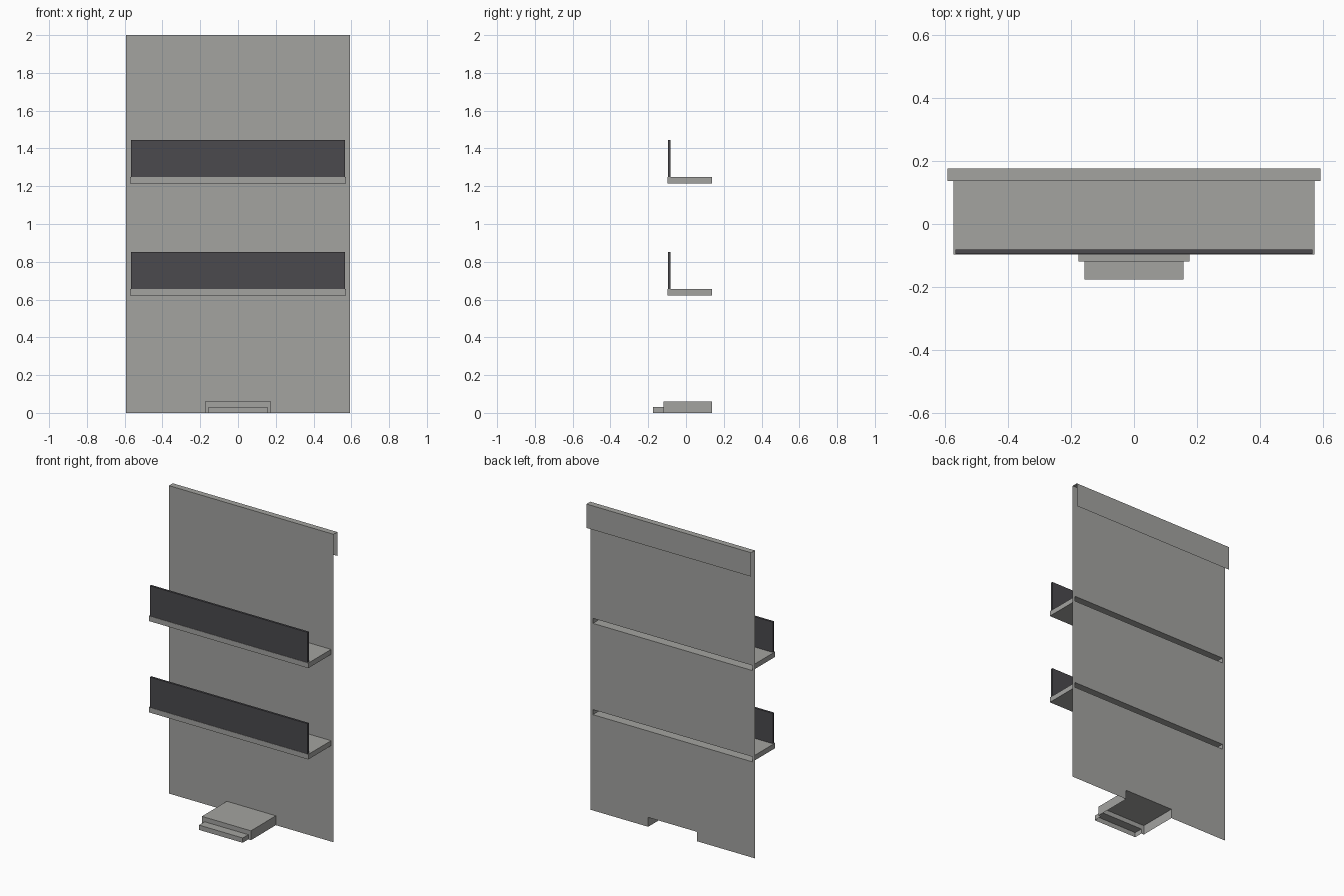
import bpy
import bmesh

cube = bpy.data.objects.get("Cube")
if cube:
    bpy.data.objects.remove(cube, do_unlink=True)


def make_material(name, color):
    mat = bpy.data.materials.new(name)
    mat.use_nodes = True
    mat.diffuse_color = color
    mat.node_tree.nodes["Principled BSDF"].inputs["Base Color"].default_value = color
    return mat


GREY = make_material("warm grey", (0.366, 0.366, 0.352, 1))
DARK = make_material("dark charcoal", (0.069, 0.067, 0.075, 1))


def finish(name, bm, mat):
    mesh = bpy.data.meshes.new(name)
    bm.to_mesh(mesh)
    bm.free()
    mesh.materials.append(mat)
    obj = bpy.data.objects.new(name, mesh)
    bpy.context.collection.objects.link(obj)
    return obj


def box(name, half_x, y, z, mat, open_sides=()):
    """Box centred on x; open_sides lists (axis, sign) of walls left out."""
    bm = bmesh.new()
    bmesh.ops.create_cube(bm, size=1)
    gone = [f for f in bm.faces
            if any(f.normal[a] * s > 0.9 for a, s in open_sides)]
    bmesh.ops.delete(bm, geom=gone, context='FACES')
    for v in bm.verts:
        v.co = (v.co.x * 2 * half_x,
                y[1] if v.co.y > 0 else y[0],
                z[1] if v.co.z > 0 else z[0])
    return finish(name, bm, mat)


def sheet(name, half_x, y, height, holes, mat):
    """Upright front-facing sheet with rectangular holes (half_x, z0, z1)."""
    xs = sorted({s * h for h in [half_x] + [o[0] for o in holes] for s in (-1, 1)})
    zs = sorted({0, height} | {z for o in holes for z in o[1:]})
    bm = bmesh.new()
    grid = [[bm.verts.new((x, y, z)) for x in xs] for z in zs]
    for j in range(len(zs) - 1):
        for i in range(len(xs) - 1):
            cx, cz = (xs[i] + xs[i + 1]) / 2, (zs[j] + zs[j + 1]) / 2
            if not any(abs(cx) < h and a < cz < b for h, a, b in holes):
                bm.faces.new((grid[j][i], grid[j][i + 1],
                              grid[j + 1][i + 1], grid[j + 1][i]))
    loose = [v for v in bm.verts if not v.link_faces]
    bmesh.ops.delete(bm, geom=loose, context='VERTS')
    return finish(name, bm, mat)


BACK, FRONT, BOTTOM, TOP = (1, 1), (1, -1), (2, -1), (2, 1)
LEFT, RIGHT = (0, 1), (0, -1)

PANEL_X, PANEL_Y = 0.592, 0.137
SHELF_X, SHELF_FRONT, SHELF_T = 0.573, -0.097, 0.033
BASE_X, BASE_FRONT, BASE_H = 0.176, -0.119, 0.061
STEP_X, STEP_FRONT, STEP_H = 0.157, -0.176, 0.031
shelves = {"lower": 0.622, "upper": 1.215}

# Thin back panel, open behind the shelves and the foot
holes = [(SHELF_X, z, z + SHELF_T) for z in shelves.values()]
sheet("back_panel", PANEL_X, PANEL_Y, 2, holes + [(BASE_X, 0, BASE_H)], GREY)

# Folded hanging lip: top strip and rear flap only
box("hanging_lip", PANEL_X, (PANEL_Y, 0.176), (1.845, 2), GREY,
    (FRONT, BOTTOM, LEFT, RIGHT))

# Hollow shelves with dark front guards
for level, z in shelves.items():
    top = z + SHELF_T
    box(level + "_shelf", SHELF_X, (SHELF_FRONT, PANEL_Y), (z, top), GREY, (BACK,))
    box(level + "_guard", 0.567, (-0.095, -0.081), (top, top + 0.197), DARK)

# Hollow foot with a lower step in front
box("foot", BASE_X, (BASE_FRONT, PANEL_Y), (0, BASE_H), GREY, (BACK, BOTTOM, FRONT))
sheet("foot_front", BASE_X, BASE_FRONT, BASE_H, [(STEP_X, 0, STEP_H)], GREY)
box("foot_step", STEP_X, (STEP_FRONT, BASE_FRONT), (0, STEP_H), GREY, (BACK, BOTTOM))
